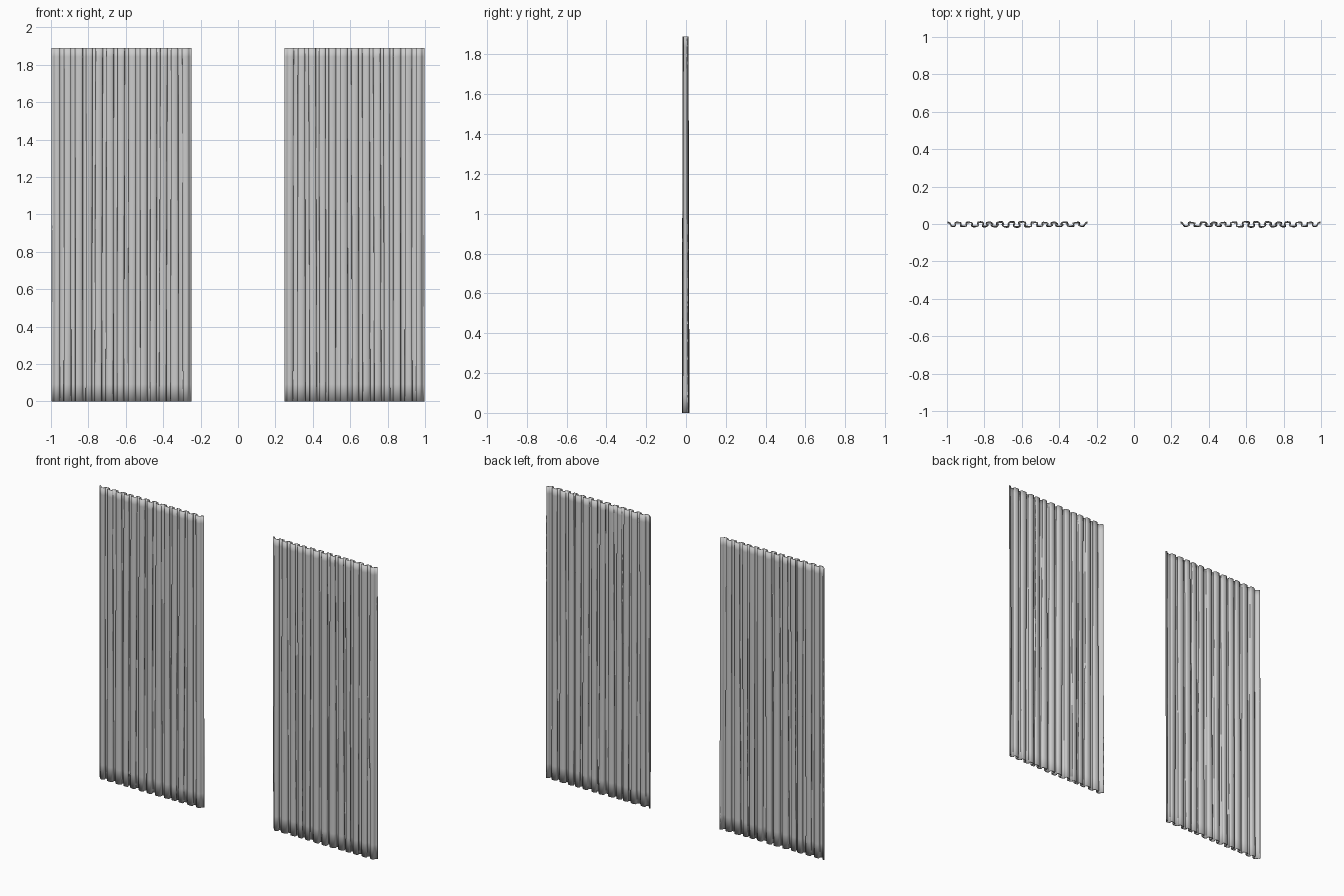
import bpy, math, random

if "Cube" in bpy.data.objects:
    bpy.data.objects.remove(bpy.data.objects["Cube"])

random.seed(4)
HEIGHT, INNER, OUTER = 1.89, 0.245, 1.0
FOLDS, PER_FOLD, ROWS = 13, 16, 20
THICK = 0.006

# irregular pleats: each fold gets its own depth, offset and drift toward the hem
depth = [random.uniform(0.008, 0.0125) for _ in range(FOLDS + 2)]
shift = [random.uniform(-0.006, 0.006) for _ in range(FOLDS + 2)]
drift = [random.uniform(-0.008, 0.008) for _ in range(FOLDS + 2)]


def blend(values, t):
    i = min(int(t), FOLDS - 1)
    f = t - i
    return values[i] * (1 - f) + values[i + 1] * f


def cloth_point(t, v):
    """t runs over the folds, v from hem (0) to top (1)."""
    a = 2 * math.pi * t
    edge = min(1, t, FOLDS - t)
    x = INNER + 0.004 + (OUTER - INNER - 0.008) * t / FOLDS
    x += (blend(shift, t) + blend(drift, t) * (1 - v)) * edge
    x += 0.008 * math.sin(2 * a) * edge          # squared, slightly pinched pleats
    amp = blend(depth, t) * (1 + 0.35 * (1 - v))
    y = amp * math.cos(a + 0.3 * math.sin(3 * v + t)) - 0.002
    return x, y, HEIGHT * v


def curtain(name, side):
    n = FOLDS * PER_FOLD
    levels = [r / ROWS * 0.975 for r in range(ROWS + 1)] + [1.0]
    verts, faces = [], []
    for v in levels:
        for i in range(n + 1):
            x, y, z = cloth_point(i / PER_FOLD, v)
            verts.append((side * x, y, z))
    w = n + 1
    for r in range(len(levels) - 1):
        for i in range(n):
            q = (r * w + i, r * w + i + 1, (r + 1) * w + i + 1, (r + 1) * w + i)
            faces.append(q if side > 0 else q[::-1])
    mesh = bpy.data.meshes.new(name)
    mesh.from_pydata(verts, [], faces)
    mesh.shade_smooth()
    ob = bpy.data.objects.new(name, mesh)
    bpy.context.collection.objects.link(ob)
    # cloth thickness
    mod = ob.modifiers.new("thickness", "SOLIDIFY")
    mod.thickness = THICK
    mod.offset = 0


# mirrored pair of drapes
curtain("left_curtain", -1)
curtain("right_curtain", 1)
